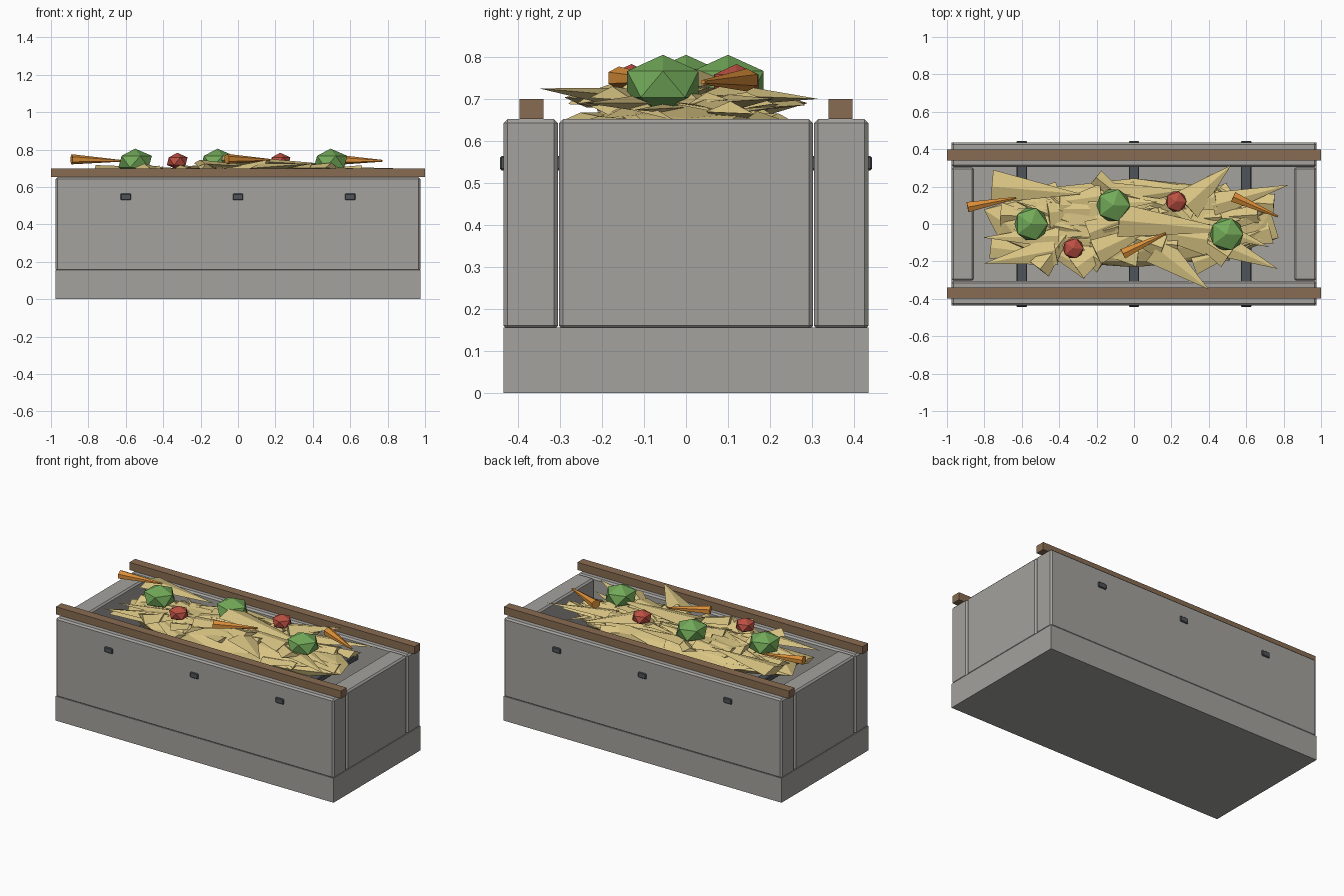
import bpy, bmesh, math, random
from mathutils import Vector, Matrix

random.seed(11)
if "Cube" in bpy.data.objects:
    bpy.data.objects.remove(bpy.data.objects["Cube"], do_unlink=True)


def material(name, rgb):
    m = bpy.data.materials.new(name)
    m.use_nodes = True
    m.diffuse_color = (*rgb, 1)
    m.node_tree.nodes["Principled BSDF"].inputs["Base Color"].default_value = (*rgb, 1)
    return m


CONCRETE = material("concrete grey", (0.37, 0.36, 0.34))
WOOD = material("rail brown", (0.25, 0.15, 0.085))
IRON = material("iron grey", (0.08, 0.09, 0.10))
STRAW = material("straw yellow", (0.70, 0.56, 0.23))
GREEN = material("leaf green", (0.17, 0.40, 0.10))
RED = material("beet red", (0.50, 0.08, 0.055))
ORANGE = material("carrot orange", (0.70, 0.27, 0.04))


def finish(name, bm, mat):
    bmesh.ops.recalc_face_normals(bm, faces=bm.faces)
    mesh = bpy.data.meshes.new(name)
    bm.to_mesh(mesh)
    bm.free()
    mesh.materials.append(mat)
    obj = bpy.data.objects.new(name, mesh)
    bpy.context.collection.objects.link(obj)
    return obj


def box(name, lo, hi, mat, bevel=0):
    lo, hi = Vector(lo), Vector(hi)
    bm = bmesh.new()
    bmesh.ops.create_cube(bm, size=1, matrix=Matrix.Translation((lo + hi) / 2)
                          @ Matrix.Diagonal((*(hi - lo), 1)))
    obj = finish(name, bm, mat)
    if bevel:
        mod = obj.modifiers.new("edge_bevel", "BEVEL")
        mod.width = bevel
        mod.segments = 1
    return obj


def ball(name, centre, size, mat, level=1, jitter=0.0):
    bm = bmesh.new()
    bmesh.ops.create_icosphere(bm, subdivisions=level, radius=1)
    for v in bm.verts:
        v.co *= 1 + random.uniform(-jitter, jitter)
        v.co = Vector(centre) + v.co * Vector(size)
    return finish(name, bm, mat)


def spike(bm, base, tip, r1, r2, sides, flat=1.0, roll=0.0):
    """Tapered solid running from base to tip, optionally flattened."""
    base, tip = Vector(base), Vector(tip)
    d = tip - base
    turn = d.to_track_quat("Z", "Y").to_matrix().to_4x4()
    m = (Matrix.Translation((base + tip) / 2) @ turn @ Matrix.Rotation(roll, 4, "Z")
         @ Matrix.Diagonal((1, flat, 1, 1)))
    bmesh.ops.create_cone(bm, cap_ends=True, segments=sides, radius1=r1, radius2=r2,
                          depth=d.length, matrix=m)


# Concrete trough: floor slab, two long walls, two end walls
box("trough_base", (-0.975, -0.435, 0), (0.975, 0.435, 0.155), CONCRETE)
for side, s in (("front", -1), ("back", 1)):
    y0, y1 = sorted((s * 0.305, s * 0.435))
    box(side + "_wall", (-0.975, y0, 0.15), (0.975, y1, 0.652), CONCRETE, 0.01)
    # Wooden rail on top of the long wall
    y0, y1 = sorted((s * 0.34, s * 0.397))
    box(side + "_rail", (-1, y0, 0.652), (1, y1, 0.7), WOOD)
for side, s in (("right", -1), ("left", 1)):
    x0, x1 = sorted((s * 0.855, s * 0.975))
    box(side + "_end_wall", (x0, -0.303, 0.15), (x1, 0.303, 0.652), CONCRETE, 0.01)

# Iron tie bars through the long walls
for i, x in enumerate((-0.6, 0, 0.6)):
    box(f"tie_bar_{i + 1}", (x - 0.028, -0.443, 0.53), (x + 0.028, 0.443, 0.564), IRON, 0.004)

# Straw: low mound covered with flat pointed shards
ball("straw_mound", (0, 0, 0.62), (0.81, 0.24, 0.08), STRAW, 2, 0.06)
bm = bmesh.new()
for i in range(70):
    x, y = random.uniform(-0.62, 0.62), random.uniform(-0.16, 0.16)
    z = 0.71 - 0.9 * y * y - 0.06 * abs(x) + random.uniform(-0.03, 0.015)
    a = random.gauss(0, 0.4) + random.choice((0, math.pi))
    h = random.uniform(0.11, 0.24)
    d = Vector((math.cos(a) * h, math.sin(a) * h, random.uniform(-0.025, 0.025)))
    c = Vector((x, y, z))
    tip, base = c + d, c - d
    for p in (tip, base):
        p.x = max(-0.82, min(0.82, p.x))
        p.y = max(-0.25, min(0.25, p.y))
    r = random.uniform(0.04, 0.09)
    spike(bm, base, tip, r, 0, random.choice((3, 4)), 0.28, random.uniform(-0.2, 0.2))
# Longest shards that stick out of the pile
for base, tip, r in [
    ((0.12, -0.13, 0.70), (0.40, -0.35, 0.725), 0.09),
    ((0.28, 0.10, 0.71), (0.52, 0.315, 0.70), 0.09),
    ((0.42, 0.10, 0.69), (0.83, 0.21, 0.70), 0.07),
    ((0.40, -0.08, 0.69), (0.77, -0.24, 0.69), 0.08),
    ((-0.76, 0.20, 0.69), (-0.28, 0.16, 0.70), 0.09),
    ((-0.42, -0.14, 0.69), (-0.80, -0.21, 0.67), 0.08),
    ((-0.08, 0.02, 0.745), (0.56, -0.04, 0.715), 0.09),
]:
    spike(bm, base, tip, r, 0, 4, 0.3)
finish("straw_shards", bm, STRAW)

# Leafy heads and round roots
for i, (x, y) in enumerate([(-0.55, 0), (-0.11, 0.1), (0.495, -0.055)]):
    ball(f"cabbage_{i + 1}", (x, y, 0.735), (0.1, 0.1, 0.07), GREEN)
for i, (x, y) in enumerate([(-0.325, -0.13), (0.225, 0.12)]):
    ball(f"beet_{i + 1}", (x, y, 0.738), (0.062, 0.062, 0.045), RED)

# Carrots
for i, (base, tip) in enumerate([
    ((-0.89, 0.09, 0.748), (-0.63, 0.14, 0.74)),
    ((-0.06, -0.16, 0.75), (0.17, -0.05, 0.745)),
    ((0.53, 0.145, 0.745), (0.77, 0.04, 0.74)),
]):
    bm = bmesh.new()
    spike(bm, base, tip, 0.032, 0.006, 6, 0.85)
    finish(f"carrot_{i + 1}", bm, ORANGE)
